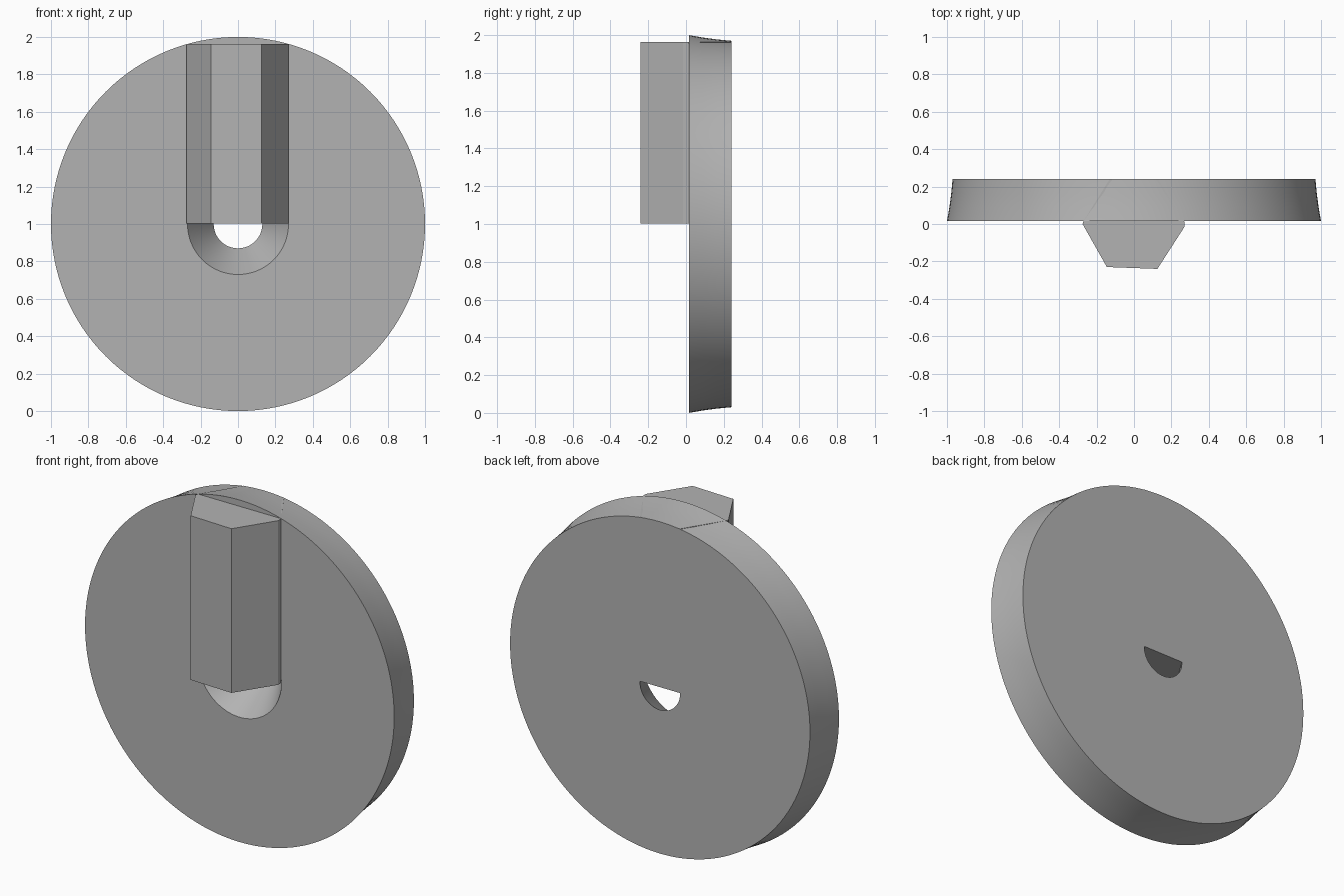
import bpy, bmesh, math

if "Cube" in bpy.data.objects:
    bpy.data.objects.remove(bpy.data.objects["Cube"])

grey = bpy.data.materials.new("mid grey")
grey.use_nodes = True
colour = (0.45, 0.45, 0.45, 1)
grey.diffuse_color = colour
grey.node_tree.nodes["Principled BSDF"].inputs["Base Color"].default_value = colour

CENTRE = 1.0
SIDES = 128


def finish(name, bm):
    bmesh.ops.recalc_face_normals(bm, faces=bm.faces[:])
    mesh = bpy.data.meshes.new(name)
    bm.to_mesh(mesh)
    bm.free()
    mesh.materials.append(grey)
    obj = bpy.data.objects.new(name, mesh)
    bpy.context.collection.objects.link(obj)
    return obj


# Disc with a tapered hole: a closed (radius, y) profile turned about the y axis
profile = [(1.0, 0.015), (0.987, 0.09), (0.977, 0.165), (0.97, 0.24),
           (0.13, 0.24), (0.27, 0.015)]
bm = bmesh.new()
rings = []
for i in range(SIDES):
    a = 2 * math.pi * i / SIDES
    rings.append([bm.verts.new((r * math.cos(a), y, CENTRE + r * math.sin(a)))
                  for r, y in profile])
for i in range(SIDES):
    a, b = rings[i], rings[(i + 1) % SIDES]
    for j in range(len(profile)):
        k = (j + 1) % len(profile)
        bm.faces.new((a[j], a[k], b[k], b[j]))
disc = finish("disc", bm)
bpy.context.view_layer.objects.active = disc
disc.select_set(True)
bpy.ops.object.shade_smooth_by_angle(angle=math.radians(30))

# Upright bar from the disc centre to its rim, slightly skewed in section
section = [(-0.145, -0.23), (0.125, -0.24), (0.27, -0.015), (0.27, 0.01),
           (0.13, 0.24), (-0.13, 0.24), (-0.27, 0.015), (-0.275, 0.0)]
bm = bmesh.new()
base = bm.faces.new([bm.verts.new((x, y, CENTRE + 0.003)) for x, y in section])
top = bmesh.ops.extrude_face_region(bm, geom=[base])["geom"]
bmesh.ops.translate(bm, vec=(0, 0, 0.96),
                    verts=[v for v in top if isinstance(v, bmesh.types.BMVert)])
finish("upright_bar", bm)
